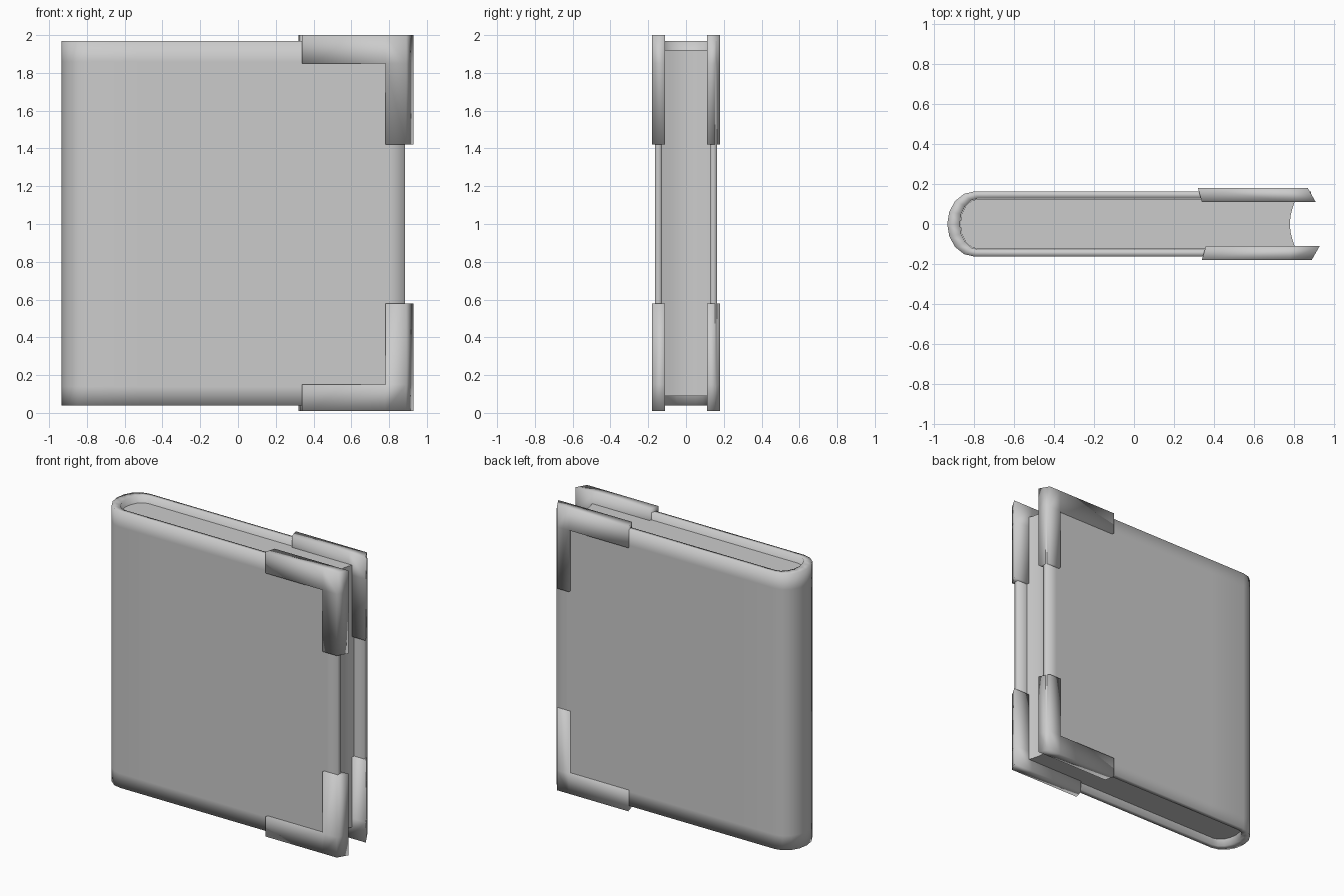
import bpy, bmesh
from math import sin, cos, pi, radians

cube = bpy.data.objects.get("Cube")
if cube:
    bpy.data.objects.remove(cube, do_unlink=True)

grey = bpy.data.materials.new("plain_grey")
grey.use_nodes = True
grey.diffuse_color = (0.6, 0.6, 0.6, 1)
grey.node_tree.nodes["Principled BSDF"].inputs["Base Color"].default_value = (0.6, 0.6, 0.6, 1)


def finish(name, bm, angle=None):
    """Turn a bmesh into a smooth object; with an angle, sharp edges stay sharp."""
    bmesh.ops.recalc_face_normals(bm, faces=bm.faces)
    for f in bm.faces:
        f.smooth = True
    mesh = bpy.data.meshes.new(name)
    bm.to_mesh(mesh)
    bm.free()
    mesh.materials.append(grey)
    obj = bpy.data.objects.new(name, mesh)
    bpy.context.collection.objects.link(obj)
    if angle:
        bpy.ops.object.select_all(action='DESELECT')
        obj.select_set(True)
        bpy.context.view_layer.objects.active = obj
        bpy.ops.object.shade_smooth_by_angle(angle=radians(angle))


def spine_arc(cx, a, b, steps=8):
    """Half ellipse bulging to -x, from the back side round to the front side."""
    return [(cx - a * sin(pi * i / steps), b * cos(pi * i / steps)) for i in range(steps + 1)]


def wrap(cx, a, b, xs):
    """U-shaped outline: back board, spine, front board."""
    back = [(x, b) for x in xs]
    return back + spine_arc(cx, a, b) + [(x, -y) for x, y in reversed(back)]


# Cover: one wrapped board, with support loops near its top and bottom edges
boards = [0.885, 0.80, -0.52]
outer = wrap(-0.80, 0.135, 0.163, boards)
inner = wrap(-0.78, 0.092, 0.128, boards)
levels = [0.04, 0.14, 1.86, 1.97]
bm = bmesh.new()
out_v = [[bm.verts.new((x, y, z)) for x, y in outer] for z in levels]
in_v = [[bm.verts.new((x, y, z)) for x, y in inner] for z in levels]
n, top = len(outer), len(levels) - 1
for k in range(top):
    for i in range(n - 1):
        for g in (out_v, in_v):
            bm.faces.new((g[k][i], g[k][i + 1], g[k + 1][i + 1], g[k + 1][i]))
    for i in (0, n - 1):
        bm.faces.new((out_v[k][i], in_v[k][i], in_v[k + 1][i], out_v[k + 1][i]))
for k in (0, top):
    for i in range(n - 1):
        bm.faces.new((out_v[k][i], out_v[k][i + 1], in_v[k][i + 1], in_v[k][i]))
finish("cover", bm)

# Page block: rounded at the spine, hollowed along the fore edge
half = 0.126
fore_edge = [(0.81 - 0.03 * cos(pi * t / 6), half * t / 3) for t in range(-3, 4)]
outline = spine_arc(-0.78, 0.09, half) + fore_edge
bm = bmesh.new()
base = bm.faces.new([bm.verts.new((x, y, 0.09)) for x, y in outline])
lift = bmesh.ops.extrude_face_region(bm, geom=[base], use_keep_orig=True)["geom"]
bmesh.ops.translate(bm, verts=[v for v in lift if isinstance(v, bmesh.types.BMVert)], vec=(0, 0, 1.83))
finish("pages", bm, 40)


def corner(name, side, up):
    """L-shaped guard of three blocks, its outer edge leaning out towards the pages."""
    shift = -0.02 if side > 0 else 0.0
    zs = [2.0, 1.85, 1.42] if up else [0.01, 0.15, 0.58]
    layers = [(0.18, [0.34, 0.78, 0.89]), (0.11, [0.36, 0.78, 0.93])]
    bm = bmesh.new()
    grid = []
    for y, xs in layers:
        grid.append({(c, r): bm.verts.new((xs[c] + (0 if c == 1 else shift), side * y, zs[r]))
                     for r in range(3) for c in range(3) if (c, r) != (0, 2)})
    for c, r in ((0, 0), (1, 0), (1, 1)):
        for g in grid:
            bm.faces.new([g[p] for p in ((c, r), (c + 1, r), (c + 1, r + 1), (c, r + 1))])
    rim = [(0, 0), (1, 0), (2, 0), (2, 1), (2, 2), (1, 2), (1, 1), (0, 1)]
    for p, q in zip(rim, rim[1:] + rim[:1]):
        bm.faces.new((grid[0][p], grid[0][q], grid[1][q], grid[1][p]))
    finish(name, bm)


# Corner guards on both boards, top and bottom
for side, board in ((-1, "front"), (1, "back")):
    for up, end in ((True, "top"), (False, "bottom")):
        corner(f"{board}_{end}_corner", side, up)
